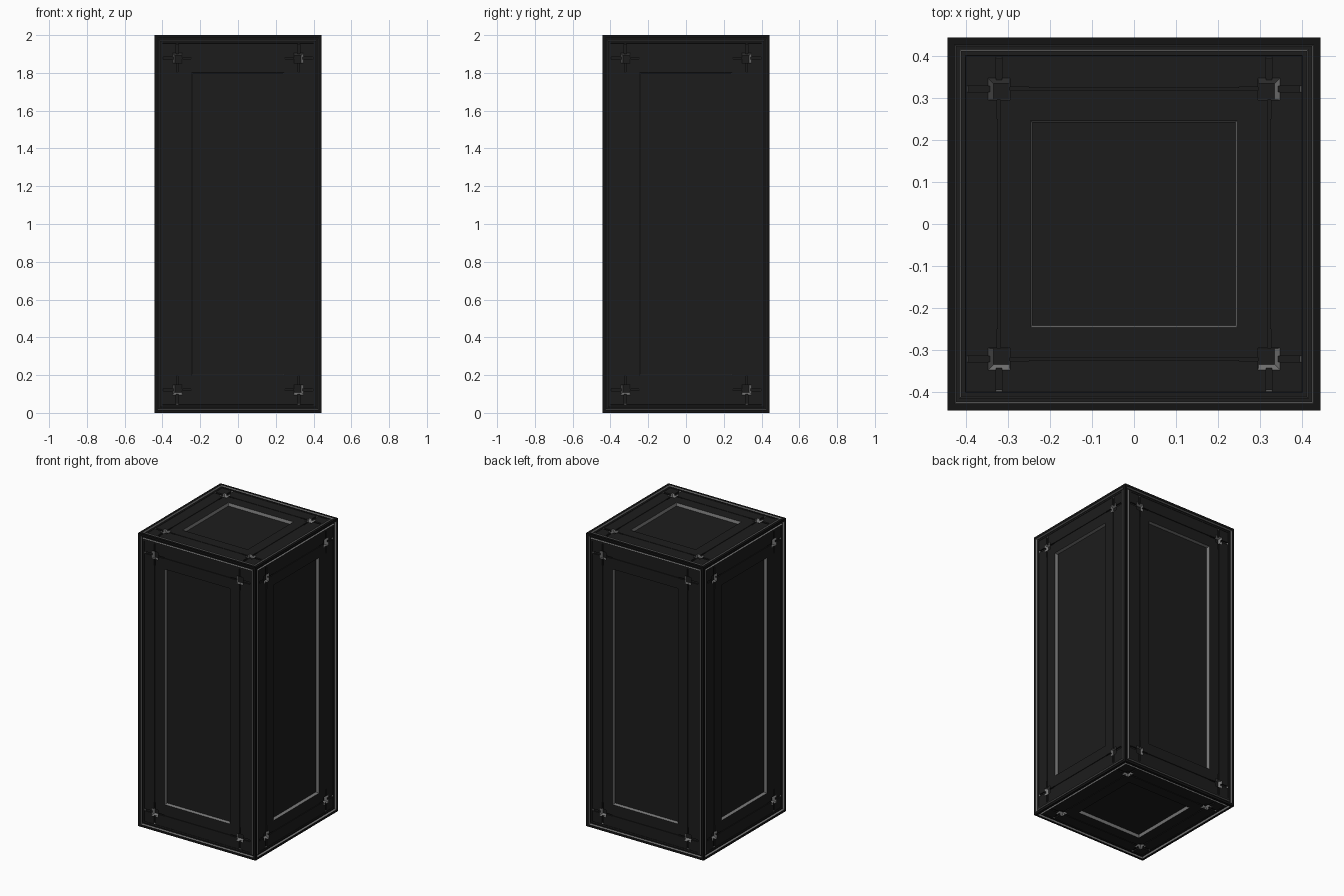
import bpy, bmesh
from mathutils import Vector

if "Cube" in bpy.data.objects:
    bpy.data.objects.remove(bpy.data.objects["Cube"])

HALF, TALL = 0.443, 1.0      # half width, half height
CENTRE = Vector((0, 0, 1))
FIELD, RIM, TRIM = 0, 1, 2   # material slots
SKIN = 0.002                 # field sits just below the rim


def material(name, v):
    m = bpy.data.materials.new(name)
    m.diffuse_color = (v, v, v, 1)
    m.use_nodes = True
    m.node_tree.nodes["Principled BSDF"].inputs["Base Color"].default_value = m.diffuse_color
    return m


MATS = [material("charcoal", 0.012), material("black_edge", 0.0065), material("grey_trim", 0.19)]

# each face: normal, sideways axis, upward axis, distance, half height
X, Y, Z = Vector((1, 0, 0)), Vector((0, 1, 0)), Vector((0, 0, 1))
FACES = [(-Y, X, Z, HALF, TALL), (Y, -X, Z, HALF, TALL), (X, Y, Z, HALF, TALL),
         (-X, -Y, Z, HALF, TALL), (Z, X, Y, TALL, HALF), (-Z, X, -Y, TALL, HALF)]


def add_object(name, bm):
    bmesh.ops.recalc_face_normals(bm, faces=bm.faces)
    me = bpy.data.meshes.new(name)
    bm.to_mesh(me)
    bm.free()
    for m in MATS:
        me.materials.append(m)
    ob = bpy.data.objects.new(name, me)
    bpy.context.collection.objects.link(ob)
    return ob


def pocket(bm, face, top, floor, start, depth, walls, base=FIELD):
    """Tapered pocket; top and floor are (u0, v0, u1, v1), walls go low, right, high, left."""
    n, u, v, dist, _ = face
    rings = []
    for (u0, v0, u1, v1), w in ((top, 0.01 - start), (top, -start), (floor, -start - depth)):
        rings.append([bm.verts.new(CENTRE + n * (dist + w) + u * a + v * b)
                      for a, b in ((u0, v0), (u1, v0), (u1, v1), (u0, v1))])
    bm.faces.new(rings[0])
    bm.faces.new(rings[2]).material_index = base
    for lo, hi in zip(rings, rings[1:]):
        for i in range(4):
            j = (i + 1) % 4
            bm.faces.new((lo[i], lo[j], hi[j], hi[i])).material_index = walls[i]


def carve(body, name, build):
    """Cut the pockets made by build() out of every face of the body."""
    bm = bmesh.new()
    for face in FACES:
        build(bm, face)
    cutter = add_object(name, bm)
    cutter.hide_render = True
    mod = body.modifiers.new(name, 'BOOLEAN')
    mod.operation, mod.solver, mod.object = 'DIFFERENCE', 'EXACT', cutter
    bpy.context.view_layer.objects.active = body
    bpy.ops.object.modifier_apply(modifier=name)
    bpy.data.objects.remove(cutter)


def inset(face, d):
    a, b = HALF - d, face[4] - d
    return (-a, -b, a, b)


def turn(box, along_u):
    return box if along_u else (box[1], box[0], box[3], box[2])


# tall block with the rim colour
bm = bmesh.new()
bmesh.ops.create_cube(bm, size=1)
for v in bm.verts:
    v.co = Vector((v.co.x * 2 * HALF, v.co.y * 2 * HALF, v.co.z * 2 * TALL + 1))
for f in bm.faces:
    f.material_index = RIM
body = add_object("panelled_pillar", bm)


# field, faint border step and central panel
def step(outer, inner, start, depth, wall):
    return lambda bm, f: pocket(bm, f, inset(f, outer), inset(f, inner), start, depth, [wall] * 4)


carve(body, "field", step(0.024, 0.024, 0, SKIN, FIELD))
carve(body, "border_step", step(0.043, 0.0435, SKIN, 0.002, FIELD))
SKIN += 0.002
carve(body, "centre_panel", step(0.197, 0.202, SKIN, 0.02, TRIM))


# channel around the rim, made of bars crossing at the corners
def channel(along_u):
    def build(bm, f):
        a, b = (HALF, f[4]) if along_u else (f[4], HALF)
        a, hi, lo, t = a - 0.016, b - 0.016, b - 0.032, 0.004
        for s in (-1, 1):
            p, q = sorted((s * lo, s * hi))
            pocket(bm, f, turn((-a, p, a, q), along_u),
                   turn((-a + t, p + t, a - t, q - t), along_u), 0, 0.012, [TRIM] * 4)
    return build


for along in (True, False):
    carve(body, "rim_channel", channel(along))


# thin seams and short wide slots through the corner sockets
def seams(along_u, wide):
    def build(bm, f):
        a, b = HALF - 0.122, f[4] - 0.122
        p, q = (a, b) if along_u else (b, a)
        for s in (-1, 1):
            if not wide:
                box = turn((-p, s * q - 0.002, p, s * q + 0.002), along_u)
                pocket(bm, f, box, box, SKIN, 0.005, [FIELD] * 4)
                continue
            for t in (-1, 1):
                # inward arm is narrow, outward arm is wide with a grey end
                for near, far, h in ((-0.072, 0, 0.004), (0, 0.077, 0.007)):
                    lo, hi = sorted((t * (p + near), t * (p + far)))
                    walls = [FIELD] * 4
                    cut = 0.0
                    if far:
                        walls[(1 if t > 0 else 3) if along_u else (2 if t > 0 else 0)] = TRIM
                        cut = 0.004
                    box = (lo, s * q - h, hi, s * q + h)
                    low = (lo + cut * (t < 0), s * q - h, hi - cut * (t > 0), s * q + h)
                    pocket(bm, f, turn(box, along_u), turn(low, along_u), SKIN, 0.008, walls)
    return build


for along in (True, False):
    carve(body, "seam", seams(along, False))
    carve(body, "slot", seams(along, True))


# corner sockets, sloped on their outward sides
def sockets(bm, f):
    a, b = HALF - 0.122, f[4] - 0.122
    for s in (-1, 1):
        for t in (-1, 1):
            def box(near, far):
                u = sorted((s * (a - near), s * (a + far)))
                v = sorted((t * (b - near), t * (b + far)))
                return (u[0], v[0], u[1], v[1])
            pocket(bm, f, box(0.026, 0.026), box(0.025, 0.013), SKIN, 0.022, [TRIM] * 4)


carve(body, "socket", sockets)
